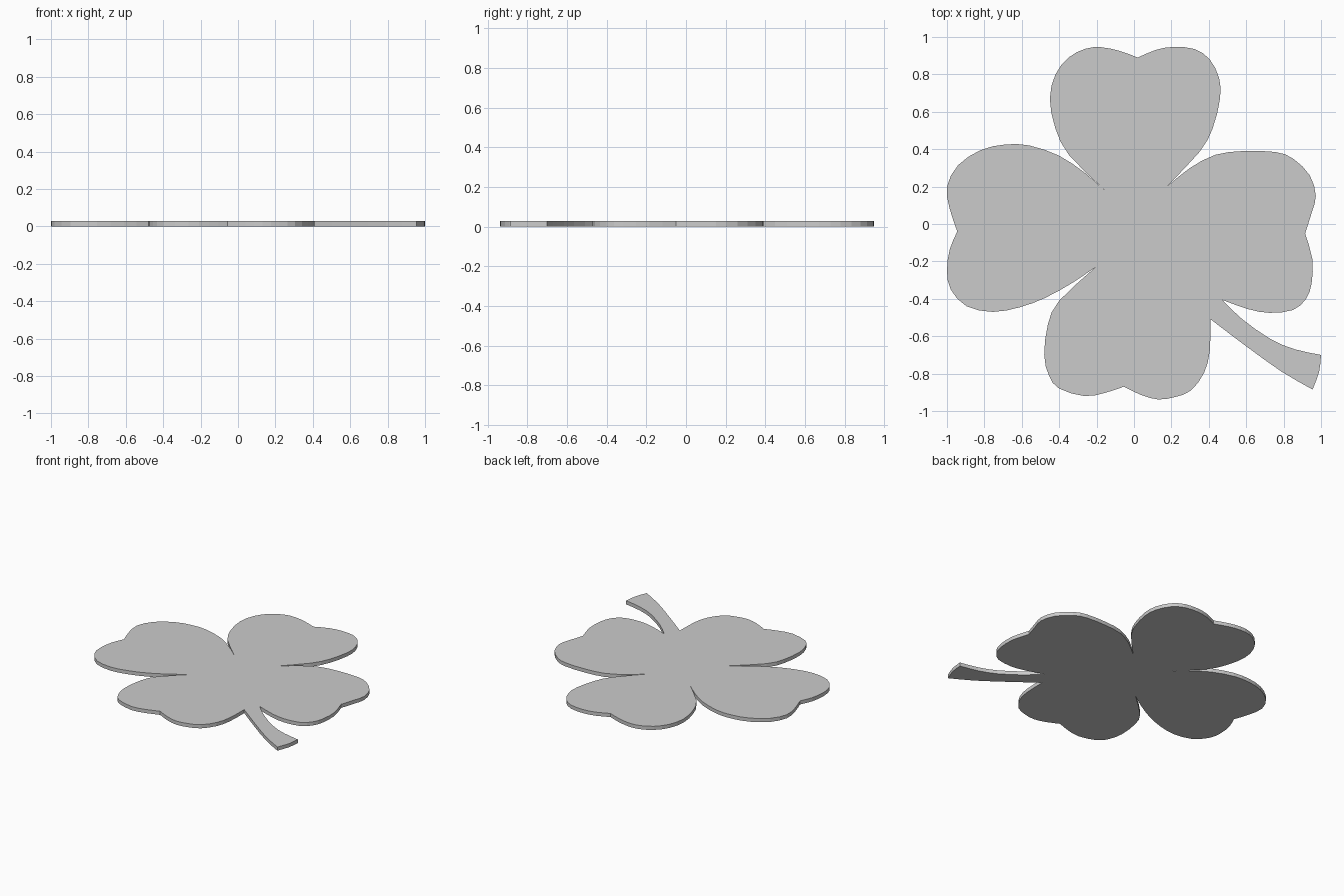
import bpy, bmesh
from mathutils import Vector

if "Cube" in bpy.data.objects:
    bpy.data.objects.remove(bpy.data.objects["Cube"])

THICKNESS = 0.028
STEPS = 2  # outline segments between neighbouring guide points

# Outline arcs, clockwise from the upper-left notch; each arc ends in a sharp
# corner, where the next one begins
top_leaf = [
    [(-.15, .175), (-.345, .365), (-.42, .51), (-.45, .67), (-.42, .80),
     (-.35, .89), (-.26, .937), (-.175, .945), (-.075, .925)],
    [(.02, .89), (.12, .932), (.215, .947), (.325, .935), (.405, .88),
     (.455, .78), (.46, .67), (.42, .51), (.35, .385)],
]
right_leaf = [
    [(.175, .20), (.30, .30), (.435, .37), (.585, .39), (.755, .385),
     (.85, .35), (.94, .26), (.972, .15), (.95, .06)],
    [(.915, -.05), (.953, -.185), (.95, -.315), (.92, -.40), (.85, -.46),
     (.725, -.475), (.61, -.455)],
]
stem = [
    [(.47, -.405), (.58, -.51), (.73, -.615), (.86, -.67)],
    [(1.0, -.70), (.99, -.79)],
    [(.955, -.885), (.79, -.79), (.595, -.65)],
]
bottom_leaf = [
    [(.41, -.51), (.405, -.68), (.375, -.795), (.305, -.89), (.22, -.925),
     (.13, -.938), (.04, -.915)],
    [(-.055, -.87), (-.155, -.903), (-.265, -.92), (-.40, -.88),
     (-.455, -.81), (-.48, -.70), (-.46, -.535), (-.40, -.41)],
]
left_leaf = [
    [(-.205, -.23), (-.33, -.315), (-.475, -.395), (-.61, -.445),
     (-.755, -.47), (-.895, -.44), (-.98, -.35), (-1.0, -.25), (-.985, -.135)],
    [(-.945, -.04), (-.985, .08), (-1.0, .20), (-.94, .315), (-.82, .395),
     (-.69, .425), (-.56, .42), (-.40, .365), (-.265, .275)],
]


def smooth_arc(points):
    """Catmull-Rom samples through the points, leaving out the last one."""
    p = [Vector(q) for q in points]
    p = [2 * p[0] - p[1]] + p + [2 * p[-1] - p[-2]]
    out = []
    for a, b, c, d in zip(p, p[1:], p[2:], p[3:]):
        for i in range(STEPS):
            t = i / STEPS
            out.append(0.5 * (2 * b + (c - a) * t
                              + (2 * a - 5 * b + 4 * c - d) * t * t
                              + (3 * b - a - 3 * c + d) * t ** 3))
    return out


# Join the arcs into one closed outline
arcs = top_leaf + right_leaf + stem + bottom_leaf + left_leaf
outline = []
for arc, following in zip(arcs, arcs[1:] + arcs[:1]):
    outline += smooth_arc(arc + following[:1])

# Flat clover plate, extruded upward
bm = bmesh.new()
base = bm.faces.new([bm.verts.new((v.x, v.y, 0)) for v in outline])
result = bmesh.ops.extrude_face_region(bm, geom=[base], use_keep_orig=True)
raised = [g for g in result["geom"] if isinstance(g, bmesh.types.BMVert)]
bmesh.ops.translate(bm, verts=raised, vec=(0, 0, THICKNESS))
bmesh.ops.recalc_face_normals(bm, faces=bm.faces)
mesh = bpy.data.meshes.new("four_leaf_clover")
bm.to_mesh(mesh)
bm.free()
clover = bpy.data.objects.new("four_leaf_clover", mesh)
bpy.context.collection.objects.link(clover)
